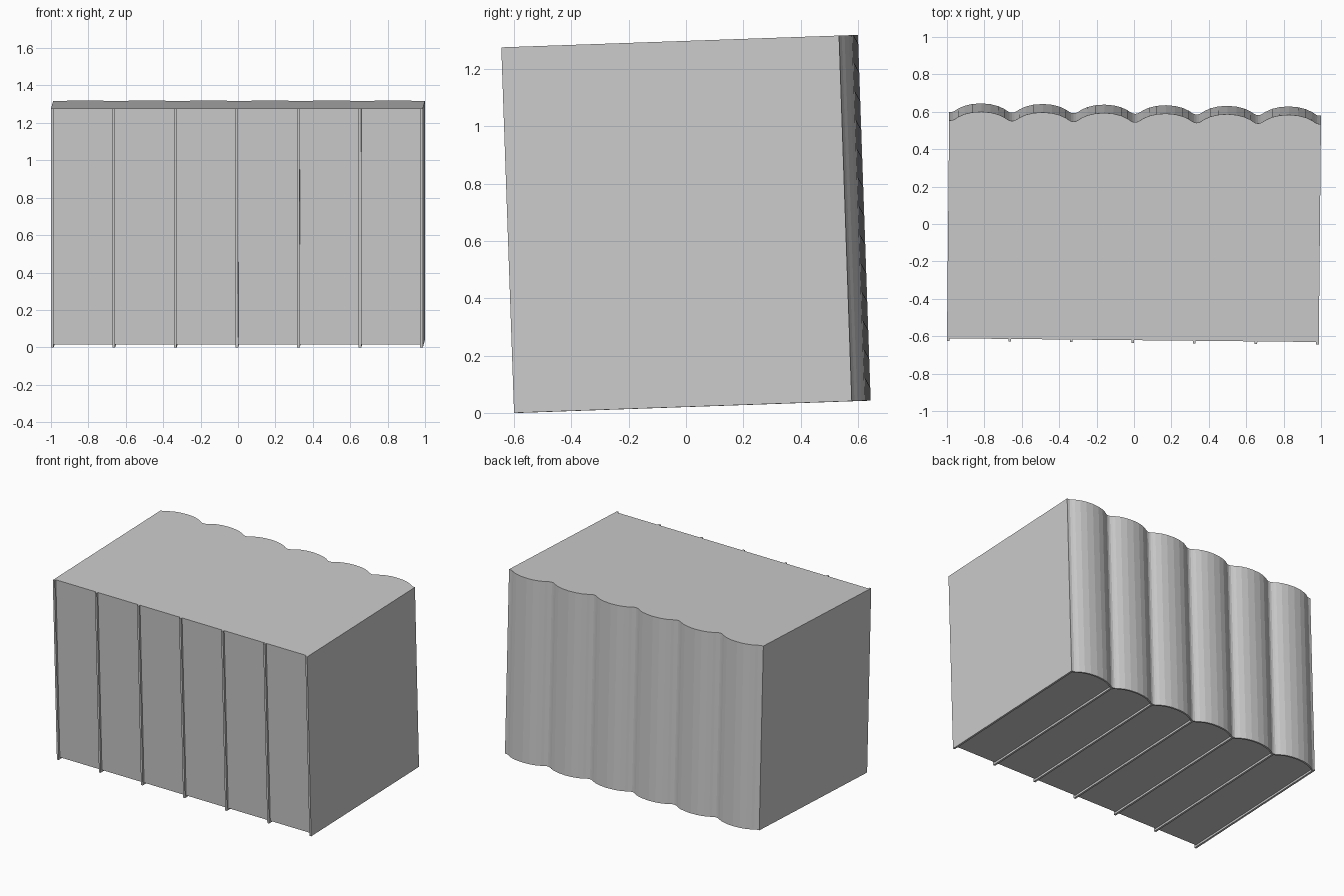
import bpy
import bmesh
from math import radians
from mathutils import Matrix, Vector

cube = bpy.data.objects.get("Cube")
if cube:
    bpy.data.objects.remove(cube, do_unlink=True)

WIDTH, HEIGHT = 1.988, 1.277
VALLEY = 1.18            # depth from rib fronts to the back valleys
RIB, LIP = 0.014, 0.014  # rib width and how far ribs stand proud
BAYS = 6
PITCH = (WIDTH - RIB) / BAYS

grey = bpy.data.materials.new("light grey")
grey.use_nodes = True
grey.diffuse_color = (0.6, 0.6, 0.6, 1)
grey.node_tree.nodes["Principled BSDF"].inputs["Base Color"].default_value = (0.6, 0.6, 0.6, 1)

# The whole piece leans slightly forward and turns slightly to one side
tilt = Matrix.Rotation(radians(-0.57), 4, 'Z') @ Matrix.Rotation(radians(2), 4, 'X')
parts = []


def prism(name, outline, direction):
    """Extrude a closed outline of 3D points along a direction."""
    bm = bmesh.new()
    face = bm.faces.new([bm.verts.new(p) for p in outline])
    ext = bmesh.ops.extrude_face_region(bm, geom=[face], use_keep_orig=True)
    moved = [v for v in ext["geom"] if isinstance(v, bmesh.types.BMVert)]
    bmesh.ops.translate(bm, verts=moved, vec=Vector(direction))
    bmesh.ops.recalc_face_normals(bm, faces=bm.faces)
    bm.transform(tilt)
    mesh = bpy.data.meshes.new(name)
    bm.to_mesh(mesh)
    bm.free()
    mesh.materials.append(grey)
    obj = bpy.data.objects.new(name, mesh)
    bpy.context.collection.objects.link(obj)
    parts.append(obj)


# Scalloped back line: (fraction of half bay, bulge)
half = [(0, 0), (0.08, 0.002), (0.16, 0.009), (0.25, 0.019),
        (0.45, 0.034), (0.7, 0.044), (1, 0.048)]
bay = half + [(2 - u, h) for u, h in half[-2:0:-1]]
start = -PITCH * BAYS / 2
back = [(-WIDTH / 2, VALLEY)]
for i in range(BAYS):
    back += [(start + (i + u / 2) * PITCH, VALLEY + h) for u, h in bay]
back += [(-start, VALLEY), (WIDTH / 2, VALLEY)]

# Main block
block = [(x, y, LIP) for x, y in back]
block += [(WIDTH / 2, LIP, LIP), (-WIDTH / 2, LIP, LIP)]
prism("main_block", block, (0, 0, HEIGHT - LIP))

# Thin rim under the scalloped back
RIM = 0.012
rim = [(x, y, 0) for x, y in back] + [(x, y - RIM, 0) for x, y in reversed(back)]
prism("back_rim", rim, (0, 0, LIP))

# L-shaped ribs down the front and along the underside
end = VALLEY - RIM
rib = [(0, 0), (end, 0), (end, LIP), (LIP, LIP), (LIP, HEIGHT), (0, HEIGHT)]
for i in range(BAYS + 1):
    x = start + i * PITCH - RIB / 2
    prism(f"rib_{i + 1}", [(x, y, z) for y, z in rib], (RIB, 0, 0))

# Centre on the origin and stand on the ground
points = [v.co for o in parts for v in o.data.vertices]
low = Vector([min(p[k] for p in points) for k in range(3)])
high = Vector([max(p[k] for p in points) for k in range(3)])
middle = (low + high) / 2
shift = Matrix.Translation((-middle.x, -middle.y, -low.z))
for o in parts:
    o.data.transform(shift)
